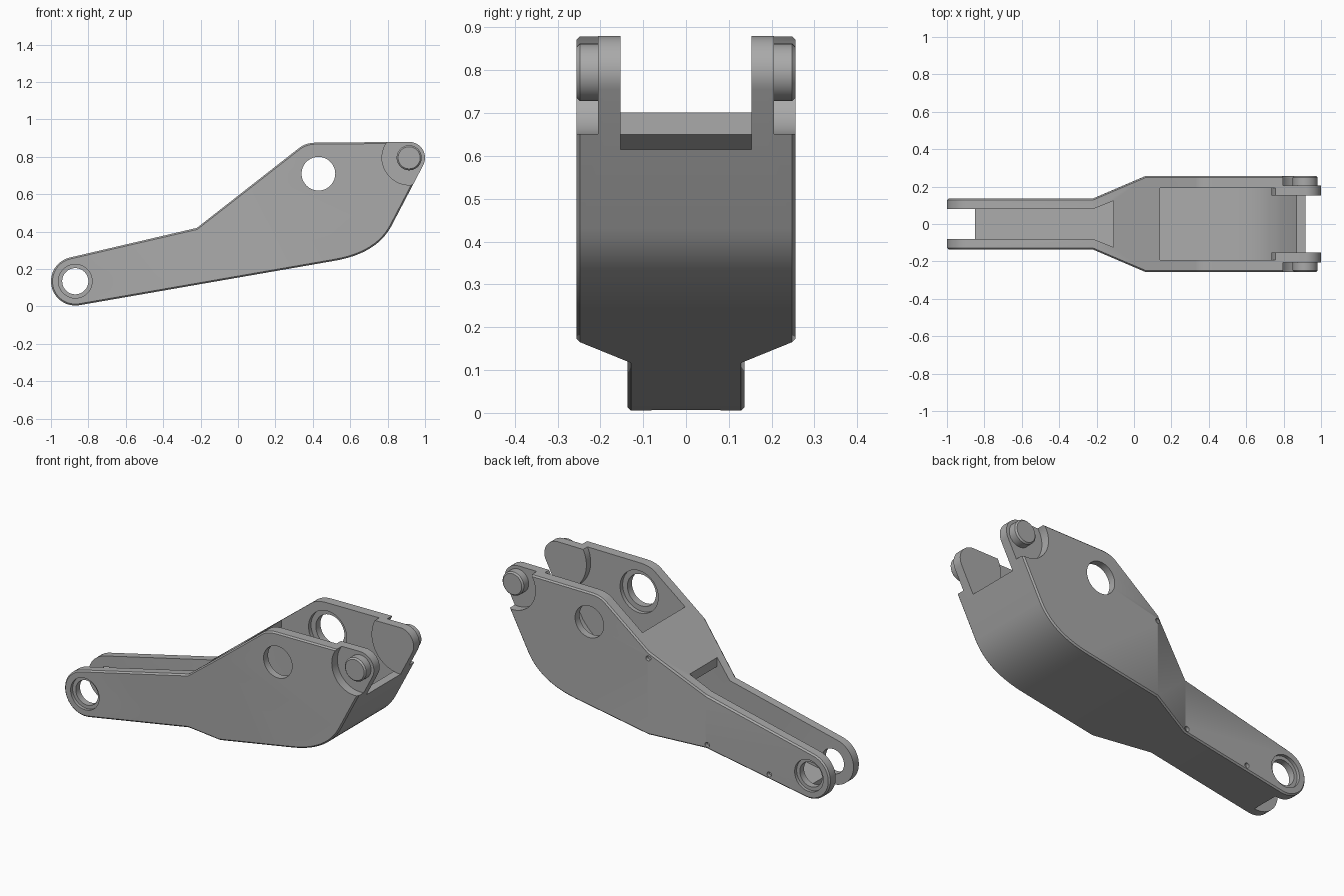
import bpy, bmesh
from math import cos, sin, radians, pi
from mathutils import Matrix, Vector

cube = bpy.data.objects.get("Cube")
if cube:
    bpy.data.objects.remove(cube, do_unlink=True)

metal = bpy.data.materials.new("plain grey")
metal.use_nodes = True
metal.diffuse_color = (0.4, 0.4, 0.4, 1)
metal.node_tree.nodes["Principled BSDF"].inputs["Base Color"].default_value = (0.4, 0.4, 0.4, 1)

ARM = (-0.87, 0.135)      # small pivot
MAIN = (0.43, 0.71)       # large side hole
PIN = (0.915, 0.795)      # lug pivot


def finish(bm, name):
    bmesh.ops.recalc_face_normals(bm, faces=bm.faces)
    mesh = bpy.data.meshes.new(name)
    bm.to_mesh(mesh)
    bm.free()
    mesh.materials.append(metal)
    obj = bpy.data.objects.new(name, mesh)
    bpy.context.collection.objects.link(obj)
    return obj


def arc(centre, r, a, b, n=24):
    return [(centre[0] + r * cos(radians(a + (b - a) * i / n)),
             centre[1] + r * sin(radians(a + (b - a) * i / n))) for i in range(n + 1)]


def bend(a, c, b, n=12):
    a, b, c = Vector(a), Vector(b), Vector(c)
    return [tuple(a.lerp(c, i / n).lerp(c.lerp(b, i / n), i / n)) for i in range(n + 1)]


def prism(name, outline, narrow, wide, chamfer=0):
    """Side outline extruded across y, flaring from narrow to wide half width."""
    bm = bmesh.new()
    face = bm.faces.new([bm.verts.new((x, -1, z)) for x, z in outline])
    new = bmesh.ops.extrude_face_region(bm, geom=[face])["geom"]
    bmesh.ops.translate(bm, vec=(0, 2, 0), verts=[v for v in new if isinstance(v, bmesh.types.BMVert)])
    x0, x1 = -0.22, 0.06
    for x in (x0, x1):
        bmesh.ops.bisect_plane(bm, geom=bm.verts[:] + bm.edges[:] + bm.faces[:],
                               plane_co=(x, 0, 0), plane_no=(1, 0, 0), dist=0.0005)
    for v in bm.verts:
        t = min(max((v.co.x - x0) / (x1 - x0), 0), 1)
        v.co.y *= narrow + (wide - narrow) * t
    bmesh.ops.recalc_face_normals(bm, faces=bm.faces)
    if chamfer:
        rim = [e for e in bm.edges if e.calc_face_angle(0) > 1]
        bmesh.ops.bevel(bm, geom=rim, offset=chamfer, segments=1, affect='EDGES')
    return finish(bm, name)


def rod(name, centre, r, y0, y1, chamfer=0, sides=48):
    bm = bmesh.new()
    bmesh.ops.create_cone(bm, cap_ends=True, segments=sides, radius1=r, radius2=r, depth=abs(y1 - y0),
                          matrix=Matrix.Translation((centre[0], (y0 + y1) / 2, centre[1]))
                          @ Matrix.Rotation(pi / 2, 4, 'X'))
    if chamfer:
        rim = [e for e in bm.edges if e.calc_face_angle(0) > 1]
        bmesh.ops.bevel(bm, geom=rim, offset=chamfer, segments=1, affect='EDGES')
    return finish(bm, name)


def combine(obj, tool, operation='DIFFERENCE'):
    mod = obj.modifiers.new("cut", 'BOOLEAN')
    mod.object, mod.operation, mod.solver = tool, operation, 'EXACT'
    graph = bpy.context.evaluated_depsgraph_get()
    mesh = bpy.data.meshes.new_from_object(obj.evaluated_get(graph))
    obj.modifiers.clear()
    obj.data = mesh
    bpy.data.objects.remove(tool, do_unlink=True)


# Side outline of the whole lever
outline = (arc(ARM, 0.13, 103, 280)
           + bend((0.52, 0.245), (0.742, 0.284), (0.82, 0.43))
           + arc(PIN, 0.085, -28, 90, 16)
           + bend((0.42, 0.876), (0.362, 0.875), (0.33, 0.85), 8)
           + [(-0.22, 0.42)])
body = prism("lever_body", outline, 0.136, 0.256, 0.008)

# Hollow inside, open above the arm channel and the head
hollow = ([(-0.85, -0.1), (-0.85, 0.06)]
          + bend((0.51, 0.3), (0.7, 0.335), (0.785, 0.46))
          + [(0.868, 0.615), (1.1, 0.615), (1.1, 1), (0.14, 1), (0.14, 0.65),
             (-0.11, 0.455), (-0.11, 1), (-1.1, 1), (-1.1, -0.1)])
combine(body, prism("hollow_cutter", hollow, 0.08, 0.192))

# Pivot holes with counterbores
combine(body, rod("arm_hole_cutter", ARM, 0.07, -0.5, 0.5))
combine(body, rod("main_hole_cutter", MAIN, 0.09, -0.5, 0.5))
combine(body, rod("main_counterbore_cutter", MAIN, 0.12, -0.215, 0.215))
for s in (-1, 1):
    combine(body, rod("arm_counterbore_cutter", ARM, 0.09, s * 0.118, s * 0.3))
    combine(body, rod("lug_recess_cutter", PIN, 0.145, s * 0.205, s * 0.4))

# Small dimples on the back face
for x, z, y in ((-0.62, 0.075, 0.136), (-0.23, 0.14, 0.136), (0.06, 0.6, 0.256)):
    combine(body, rod("dimple_cutter", (x, z), 0.014, y - 0.02, y + 0.05, sides=16))

# Lugs and stub pins on both sides
parts = [body]
for s, side in ((-1, "front"), (1, "back")):
    lug = rod(side + "_lug", PIN, 0.18, s * 0.153, s * 0.2, sides=64)
    combine(lug, prism("lug_trim", outline, 0.4, 0.4), 'INTERSECT')
    parts += [lug, rod(side + "_pin", PIN, 0.067, s * 0.19, s * 0.256, 0.008)]

# Smooth shading on curved faces
for obj in bpy.context.view_layer.objects:
    obj.select_set(obj in parts)
bpy.context.view_layer.objects.active = body
bpy.ops.object.shade_smooth_by_angle(angle=radians(30))
